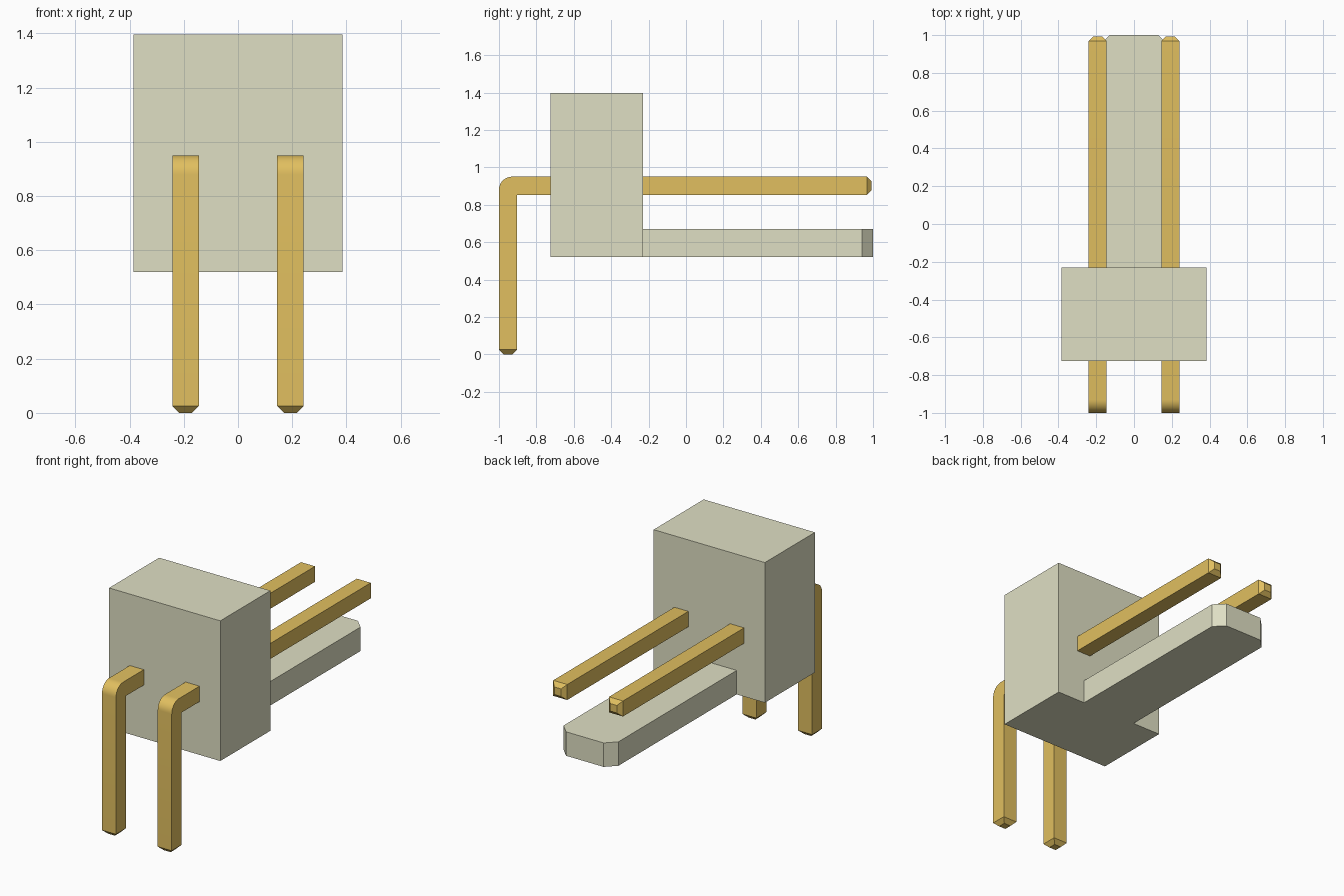
import bpy, bmesh, math
from mathutils import Vector

cube = bpy.data.objects.get("Cube")
if cube:
    bpy.data.objects.remove(cube, do_unlink=True)


def material(name, rgb):
    m = bpy.data.materials.new(name)
    m.use_nodes = True
    m.diffuse_color = (*rgb, 1)
    m.node_tree.nodes["Principled BSDF"].inputs["Base Color"].default_value = (*rgb, 1)
    return m


plastic = material("pale grey plastic", (0.74, 0.74, 0.55))
gold = material("gold metal", (0.75, 0.52, 0.115))


def prism(name, profile, direction, mat, tips=(), tip_len=0.02, inset=0.025):
    """Extrude a flat outline; tips lists outward directions whose end face is tapered."""
    bm = bmesh.new()
    face = bm.faces.new([bm.verts.new(p) for p in profile])
    top = bmesh.ops.extrude_face_region(bm, geom=[face])["geom"]
    bmesh.ops.translate(bm, vec=direction,
                        verts=[g for g in top if isinstance(g, bmesh.types.BMVert)])
    bmesh.ops.recalc_face_normals(bm, faces=bm.faces)
    for d in map(Vector, tips):
        aligned = [f for f in bm.faces if f.normal.dot(d) > 0.99]
        end = max(aligned, key=lambda f: f.calc_center_median().dot(d))
        bmesh.ops.inset_region(bm, faces=[end], thickness=inset, use_even_offset=True)
        bmesh.ops.translate(bm, verts=end.verts, vec=d * tip_len)
    mesh = bpy.data.meshes.new(name)
    bm.to_mesh(mesh)
    bm.free()
    mesh.materials.append(mat)
    obj = bpy.data.objects.new(name, mesh)
    bpy.context.collection.objects.link(obj)
    return obj


# Housing block
front, back, base = -0.725, -0.23, 0.52
prism("housing", [(x, y, base) for x, y in
                  ((-0.385, front), (0.385, front), (0.385, back), (-0.385, back))],
      (0, 0, 0.877), plastic)

# Locking tongue with clipped end corners, flush with the housing underside
outline = [(0.19, back), (0.19, 0.94), (0.13, 1.0)]
outline += [(-x, y) for x, y in reversed(outline)]
prism("locking_tongue", [(x, y, base) for x, y in outline], (0, 0, 0.15), plastic)

# Right-angle pins: rounded outer bend, sharp inner corner, tapered tips
w, r, steps = 0.097, 0.07, 10
top = 0.95
for side, name in ((-1, "right_pin"), (1, "left_pin")):
    x = side * 0.193 - w / 2
    path = [(-1 + w, 0.025), (-1 + w, top - w), (0.968, top - w), (0.968, top)]
    for i in range(steps + 1):
        a = math.pi / 2 * (1 + i / steps)
        path.append((-1 + r + r * math.cos(a), top - r + r * math.sin(a)))
    path.append((-1, 0.025))
    pin = prism(name, [(x, y, z) for y, z in path], (w, 0, 0), gold,
                tips=((0, 1, 0), (0, 0, -1)), tip_len=0.025)
    bpy.ops.object.select_all(action="DESELECT")
    pin.select_set(True)
    bpy.context.view_layer.objects.active = pin
    bpy.ops.object.shade_smooth_by_angle(angle=math.radians(25))
